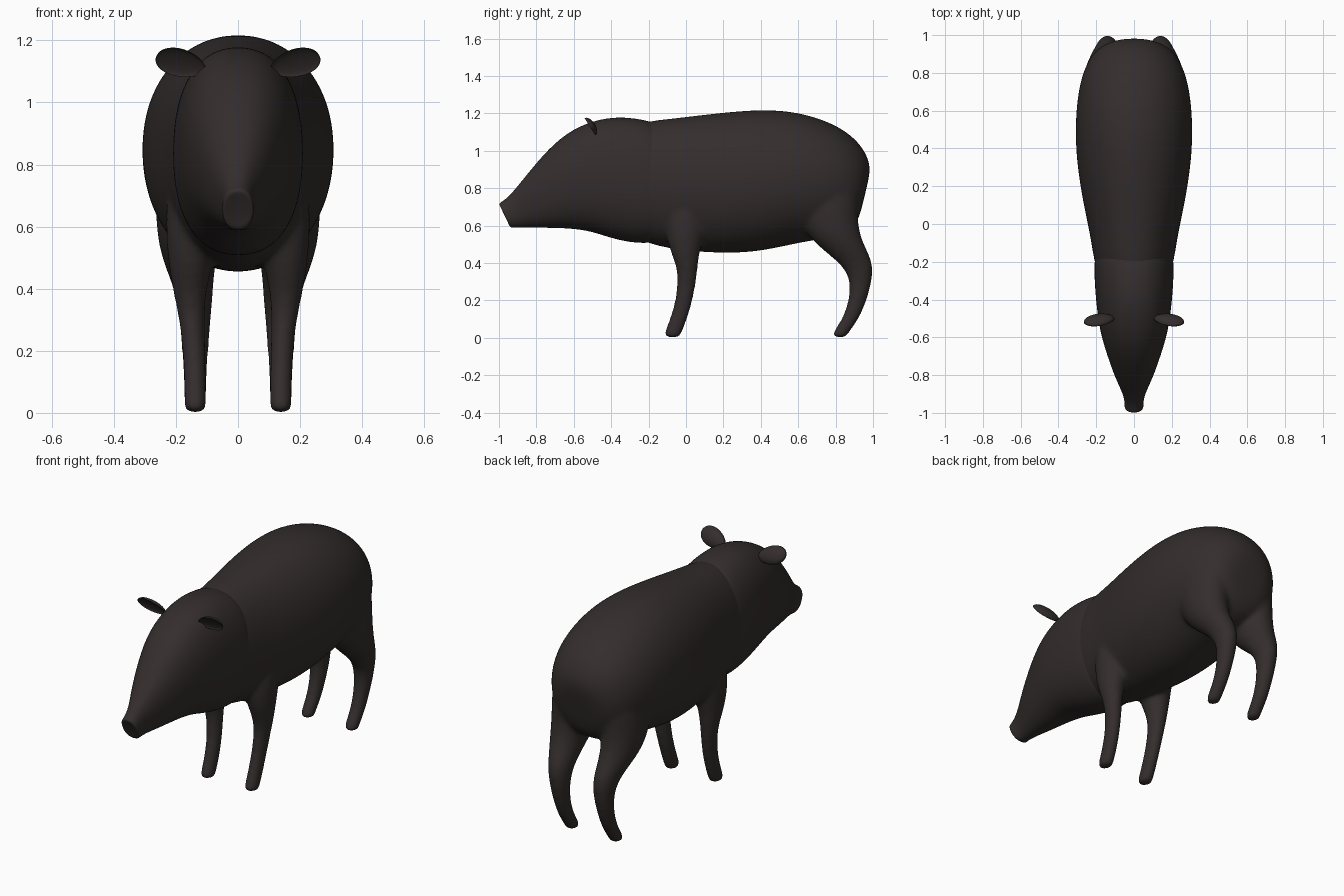
import bpy
import bmesh
import math
from mathutils import Vector, Matrix

default_cube = bpy.data.objects.get("Cube")
if default_cube:
    bpy.data.objects.remove(default_cube)

# One dark brown hide colour for the whole animal
hide = bpy.data.materials.new("dark_brown_hide")
hide.use_nodes = True
hide_colour = (0.034, 0.026, 0.026, 1)
hide.diffuse_color = hide_colour
shader = hide.node_tree.nodes["Principled BSDF"]
shader.inputs["Base Color"].default_value = hide_colour
shader.inputs["Roughness"].default_value = 0.8


def swell(value, power):
    """Push a sine or cosine outward for a fuller, squarer oval."""
    return math.copysign(abs(value) ** power, value)


def loft(bm, rows, side=1, power=1.0, segments=24):
    """Skin oval rings; row = centre x, half width, then two opposite (y, z) points."""
    rings = []
    for cx, half_width, ya, za, yb, zb in rows:
        a, b = Vector((0, ya, za)), Vector((0, yb, zb))
        centre = (a + b) / 2 + Vector((cx * side, 0, 0))
        axis = (a - b) / 2
        across = Vector((half_width, 0, 0))
        ring = []
        for i in range(segments):
            t = math.tau * i / segments
            offset = axis * swell(math.cos(t), power) + across * swell(math.sin(t), power)
            ring.append(bm.verts.new(centre + offset))
        rings.append(ring)
    for first, second in zip(rings, rings[1:]):
        for i in range(segments):
            j = (i + 1) % segments
            bm.faces.new((first[i], first[j], second[j], second[i]))
    bm.faces.new(rings[0])
    bm.faces.new(rings[-1])


def finish(bm, name):
    """Turn the bmesh into a smooth shaded object."""
    bmesh.ops.recalc_face_normals(bm, faces=bm.faces)
    for face in bm.faces:
        face.smooth = True
    mesh = bpy.data.meshes.new(name)
    bm.to_mesh(mesh)
    bm.free()
    mesh.materials.append(hide)
    obj = bpy.data.objects.new(name, mesh)
    bpy.context.collection.objects.link(obj)
    return obj


def subdivide(obj, levels):
    mod = obj.modifiers.new("Rounding", 'SUBSURF')
    mod.levels = mod.render_levels = levels


# Trunk, from the hidden neck end to the rump
trunk_rows = [
    (0, .13, -.36, 1.06, -.36, .62),
    (0, .185, -.29, 1.135, -.29, .54),
    (0, .213, -.20, 1.163, -.20, .50),
    (0, .235, -.05, 1.178, -.05, .465),
    (0, .28, .15, 1.203, .15, .45),
    (0, .313, .40, 1.227, .36, .45),
    (0, .312, .60, 1.212, .58, .50),
    (0, .29, .775, 1.155, .72, .525),
    (0, .255, .88, 1.09, .81, .54),
    (0, .21, .945, 1.02, .88, .57),
    (0, .15, .978, .95, .925, .63),
    (0, .07, .988, .89, .95, .74),
]

# Legs, from deep inside the shoulder or haunch down to the hoof
front_leg_rows = [
    (.11, .07, -.06, .90, .09, .90),
    (.135, .095, -.10, .74, .12, .74),
    (.145, .09, -.115, .58, .105, .58),
    (.155, .067, -.085, .46, .072, .455),
    (.155, .051, -.05, .38, .062, .37),
    (.148, .04, -.045, .30, .053, .28),
    (.14, .037, -.06, .18, .03, .17),
    (.138, .036, -.098, .07, -.007, .06),
    (.138, .036, -.117, .03, -.027, .015),
    (.138, .035, -.115, -.001, -.037, -.001),
]
hind_leg_rows = [
    (.12, .09, .62, .92, .90, .94),
    (.145, .12, .59, .77, .93, .82),
    (.155, .113, .61, .60, .915, .65),
    (.16, .092, .70, .49, .935, .53),
    (.145, .066, .825, .40, .99, .43),
    (.138, .054, .88, .31, 1.006, .35),
    (.138, .042, .87, .20, .97, .20),
    (.138, .038, .835, .10, .92, .09),
    (.138, .037, .783, .03, .865, .02),
    (.138, .035, .783, -.001, .857, -.001),
]

# Trunk and legs fused into one skin
bm = bmesh.new()
loft(bm, trunk_rows, power=0.94)
for side in (-1, 1):
    loft(bm, front_leg_rows, side)
    loft(bm, hind_leg_rows, side)
body = finish(bm, "body_and_legs")
subdivide(body, 2)
fuse = body.modifiers.new("Fuse", 'REMESH')
fuse.mode = 'VOXEL'
fuse.voxel_size = 0.012
fuse.use_smooth_shade = True
relax = body.modifiers.new("Relax", 'SMOOTH')
relax.factor = 0.5
relax.iterations = 12

# Head, a separate shell from the snout disc to the collar
head_rows = [
    (0, .03, -.985, .69, -.95, .62),
    (0, .046, -1, .712, -.945, .595),
    (0, .052, -.997, .722, -.93, .587),
    (0, .05, -.965, .74, -.905, .59),
    (0, .062, -.92, .787, -.85, .59),
    (0, .103, -.85, .875, -.75, .587),
    (0, .143, -.735, 1.015, -.65, .585),
    (0, .182, -.605, 1.123, -.53, .574),
    (0, .20, -.45, 1.177, -.42, .537),
    (0, .209, -.33, 1.184, -.32, .51),
    (0, .213, -.22, 1.168, -.22, .502),
    (0, .205, -.15, 1.145, -.15, .51),
    (0, .15, -.10, 1.05, -.10, .62),
]
bm = bmesh.new()
loft(bm, head_rows, power=0.87)
head = finish(bm, "head")
subdivide(head, 2)

# Cupped ears, narrowing towards the head
for name, side in (("left_ear", 1), ("right_ear", -1)):
    bm = bmesh.new()
    bmesh.ops.create_uvsphere(bm, u_segments=24, v_segments=16, radius=1)
    for v in bm.verts:
        x, y, z = v.co
        if y < 0:
            y *= -0.4
        taper = 0.9 + 0.12 * x
        v.co = (x * 0.083 * side, y * 0.03, z * 0.056 * taper)
    tilt = Matrix.Rotation(math.radians(32), 4, 'X')
    swing = Matrix.Rotation(math.radians(-18 * side), 4, 'Y')
    place = Matrix.Translation((0.185 * side, -0.512, 1.126))
    bmesh.ops.transform(bm, matrix=place @ tilt @ swing, verts=bm.verts)
    finish(bm, name)
